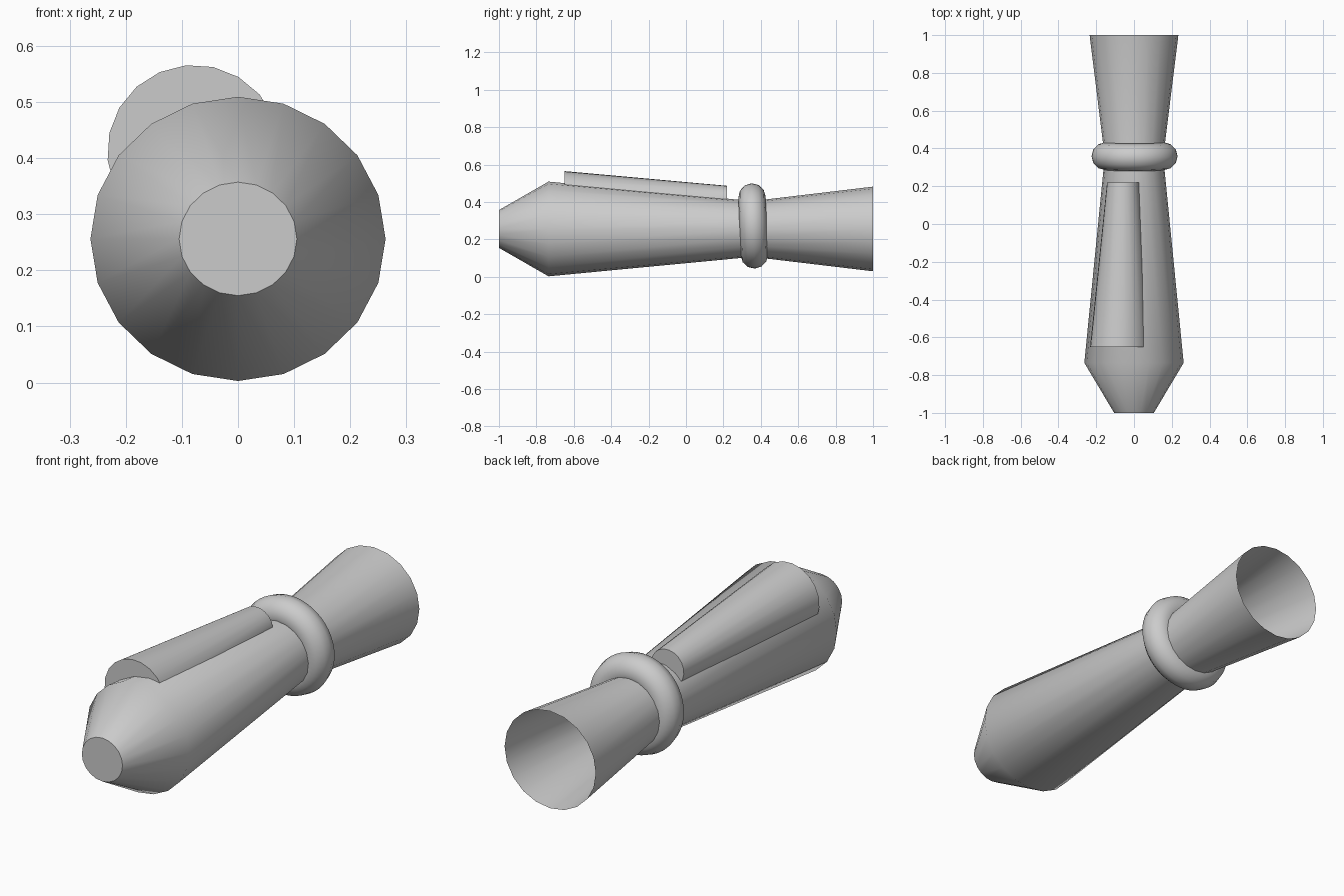
import bpy, bmesh, math
from mathutils import Vector

if "Cube" in bpy.data.objects:
    bpy.data.objects.remove(bpy.data.objects["Cube"])

SIDES = 20


def loft(name, rings, phase, cap_start, cap_end):
    """Skin elliptical rings given as (x, y, z, radius_x, radius_z)."""
    bm = bmesh.new()
    loops = []
    for x, y, z, rx, rz in rings:
        loops.append([bm.verts.new((
            x + rx * math.cos(phase + i * math.tau / SIDES), y,
            z + rz * math.sin(phase + i * math.tau / SIDES)))
            for i in range(SIDES)])
    for a, b in zip(loops, loops[1:]):
        for i in range(SIDES):
            j = (i + 1) % SIDES
            bm.faces.new((a[i], b[i], b[j], a[j]))
    if cap_start:
        bm.faces.new(loops[0])
    if cap_end:
        bm.faces.new(loops[-1][::-1])
    # outward faces: a side face should point away from its ring centre
    bm.normal_update()
    f = bm.faces[:][0]
    centre = Vector((rings[0][0], f.calc_center_median().y, rings[0][2]))
    if f.normal.dot(f.calc_center_median() - centre) < 0:
        bmesh.ops.reverse_faces(bm, faces=bm.faces[:])
    mesh = bpy.data.meshes.new(name)
    bm.to_mesh(mesh)
    bm.free()
    obj = bpy.data.objects.new(name, mesh)
    bpy.context.collection.objects.link(obj)
    smooth(obj)


def smooth(obj):
    bpy.ops.object.select_all(action='DESELECT')
    obj.select_set(True)
    bpy.context.view_layer.objects.active = obj
    bpy.ops.object.shade_smooth_by_angle(angle=math.radians(45))


# Waisted body, closed at the nose and open at the flared tail
profile = [(-1, 0.105), (-0.735, 0.263), (0.355, 0.155), (1, 0.235)]
loft("body", [(0, y, 0.256, r, r * 0.963) for y, r in profile],
     math.pi / 2, True, False)

# Tapered pod half sunk into the top of the body
loft("top_pod", [(-0.078, -0.65, 0.411, 0.155, 0.155),
                 (-0.058, 0.22, 0.402, 0.085, 0.085)],
     math.radians(5.4) + math.pi / 2, True, True)

# Ring around the waist, tilted slightly
bpy.ops.mesh.primitive_torus_add(
    location=(0.003, 0.359, 0.272), rotation=(math.radians(92.2), 0, 0),
    major_segments=48, minor_segments=12,
    major_radius=0.155, minor_radius=0.073)
ring = bpy.context.object
ring.name = "waist_ring"
smooth(ring)
